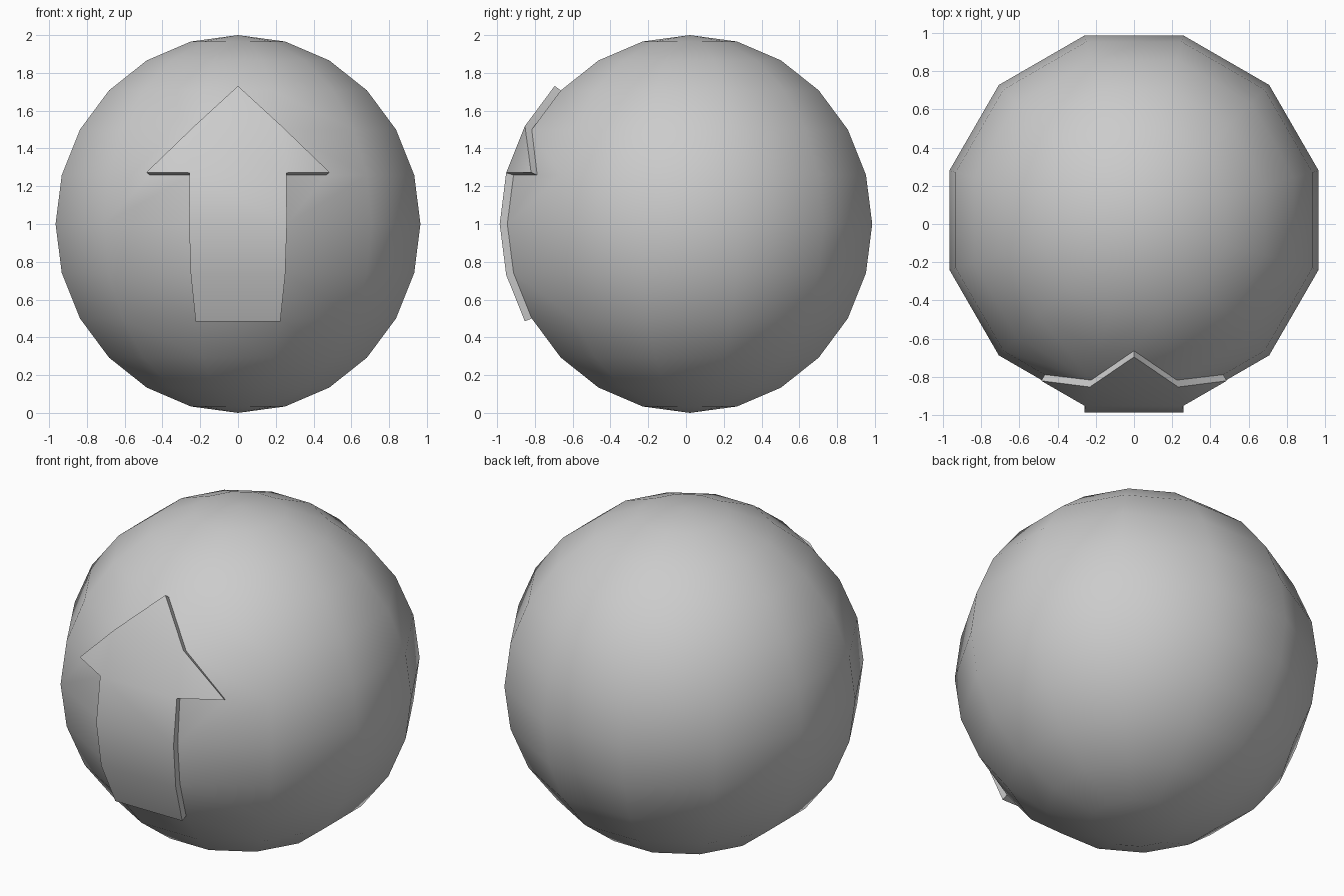
import bpy, bmesh
from math import radians, sin, cos
from mathutils import Matrix, Vector

if "Cube" in bpy.data.objects:
    bpy.data.objects.remove(bpy.data.objects["Cube"])

THICK = 0.04   # how far the arrow stands off the ball


def point(lon, lat):
    """Unit-sphere point; lon 0 faces the front (-y)."""
    a, b = radians(lon), radians(lat)
    return Vector((sin(a) * cos(b), -cos(a) * cos(b), sin(b)))


# Low-poly ball with a facet column centred on the front
bm = bmesh.new()
bmesh.ops.create_uvsphere(bm, u_segments=12, v_segments=12, radius=1,
                          matrix=Matrix.Rotation(radians(15), 4, 'Z'))


def vert(lon, lat):
    return min(bm.verts, key=lambda v: (v.co - point(lon, lat)).length)


def split_middle(a, b):
    edge = next(e for e in a.link_edges if e.other_vert(a) == b)
    return bmesh.utils.edge_split(edge, a, 0.5)[1]


def cut(a, b):
    face = next(f for f in a.link_faces if b in f.verts)
    bmesh.utils.face_split(face, a, b)


def face_with(*verts):
    return next(f for f in verts[0].link_faces if all(v in f.verts for v in verts))


# Arrow outline cut into the facets: tip, two barbs, shaft column
left = {lat: vert(-15, lat) for lat in (-30, -15, 0, 15, 30, 45)}
right = {lat: vert(15, lat) for lat in left}
wide = {s: vert(s * 45, 15) for s in (-1, 1)}
tip = split_middle(left[45], right[45])
barb_l = split_middle(left[15], wide[-1])
barb_r = split_middle(right[15], wide[1])
cut(left[30], tip)
cut(right[30], tip)
cut(left[30], barb_l)
cut(right[30], barb_r)

lats = (-30, -15, 0, 15, 30)
arrow = [face_with(left[a], right[a], left[b], right[b])
         for a, b in zip(lats, lats[1:])]
arrow += [face_with(left[30], right[30], tip),
          face_with(left[15], left[30], barb_l),
          face_with(right[15], right[30], barb_r)]

# Raise the arrow with even thickness
bm.normal_update()
res = bmesh.ops.extrude_face_region(bm, geom=arrow)['geom']
raised = {f for f in res if isinstance(f, bmesh.types.BMFace)}
old = [f for f in arrow if f.is_valid and f not in raised]
if old:
    bmesh.ops.delete(bm, geom=old, context='FACES')
bm.normal_update()
moves = {}
for v in (g for g in res if isinstance(g, bmesh.types.BMVert)):
    normals = [f.normal for f in v.link_faces if f in raised]
    n = sum(normals, Vector()).normalized()
    moves[v] = n * THICK / (sum(n.dot(m) for m in normals) / len(normals))
for v, d in moves.items():
    v.co += d

bmesh.ops.recalc_face_normals(bm, faces=bm.faces[:])
bmesh.ops.translate(bm, vec=(0, THICK / 2, 1), verts=bm.verts[:])
mesh = bpy.data.meshes.new("ball_with_arrow")
bm.to_mesh(mesh)
bm.free()
ball = bpy.data.objects.new("ball_with_arrow", mesh)
bpy.context.collection.objects.link(ball)
bpy.context.view_layer.objects.active = ball
ball.select_set(True)
bpy.ops.object.shade_smooth_by_angle(angle=radians(40))
